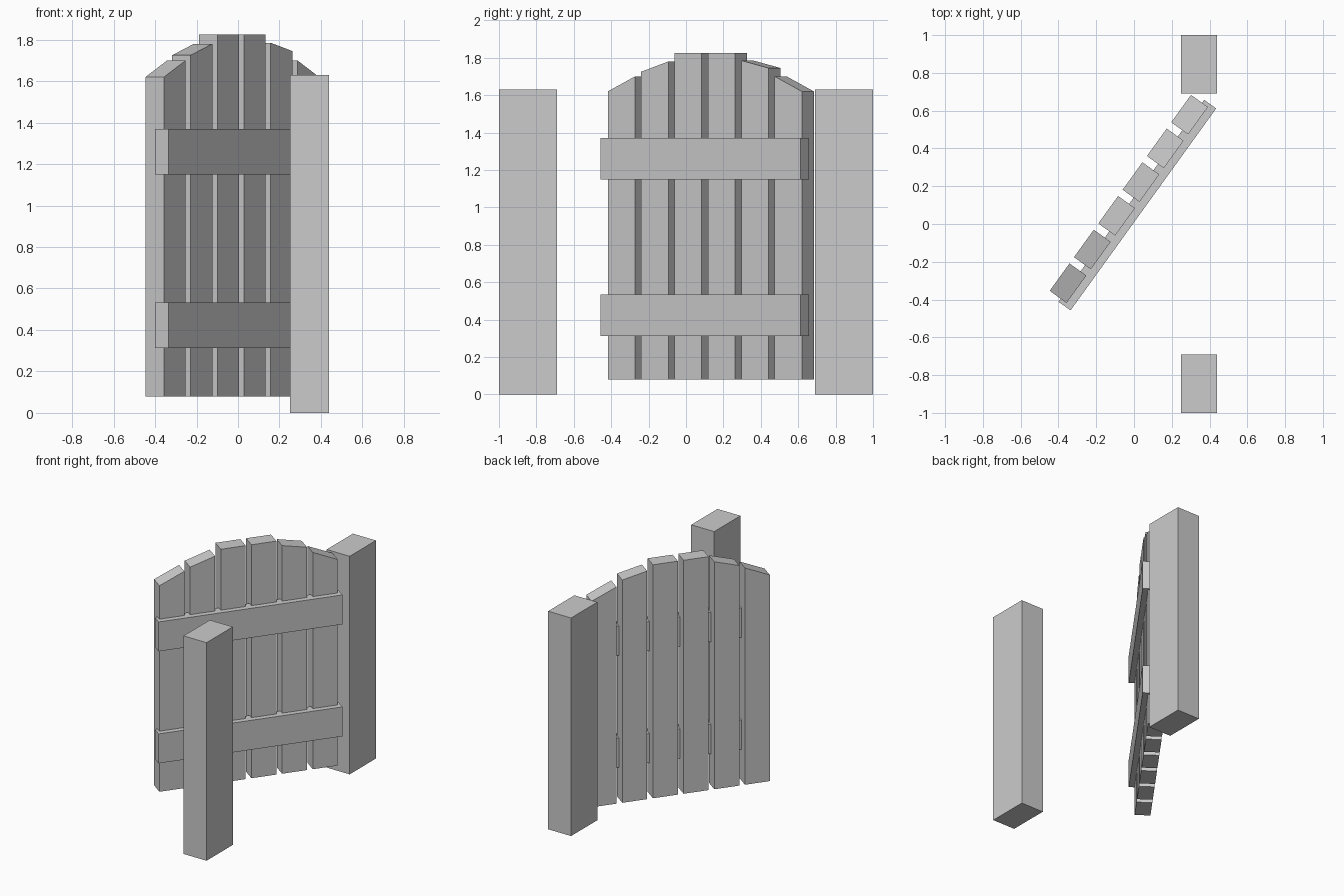
import bpy, math
from mathutils import Matrix

if "Cube" in bpy.data.objects:
    bpy.data.objects.remove(bpy.data.objects["Cube"])

SWING = Matrix.Rotation(math.radians(54.2), 4, 'Z')   # gate stands ajar
CENTRE = 0.0915                                       # gate centre along its own length


def slab(name, x0, x1, y0, y1, z0, z_left, z_right, matrix=None):
    """Box whose top may slope from its left edge to its right edge."""
    profile = [(x0, z0), (x1, z0), (x1, z_right), (x0, z_left)]
    verts = [(x, y, z) for y in (y0, y1) for x, z in profile]
    faces = [(0, 1, 2, 3), (7, 6, 5, 4)]
    faces += [(i, i + 4, (i + 1) % 4 + 4, (i + 1) % 4) for i in range(4)]
    mesh = bpy.data.meshes.new(name)
    mesh.from_pydata(verts, [], faces)
    obj = bpy.data.objects.new(name, mesh)
    bpy.context.collection.objects.link(obj)
    if matrix:
        obj.matrix_world = matrix
    return obj


# Gate posts
for label, y in (("front", -1.0), ("back", 0.69)):
    slab(label + "_post", 0.25, 0.44, y, y + 0.31, 0, 1.63, 1.63)

# Upright planks with an arched top line
tops = [(1.62, 1.70), (1.725, 1.78), (1.825, 1.825),
        (1.825, 1.825), (1.785, 1.745), (1.70, 1.62)]
width, pitch = 0.179, 0.22
for i, (left, right) in enumerate(tops):
    x = CENTRE + (i - 2.5) * pitch - width / 2
    slab(f"plank_{i + 1}", x, x + width, 0.045, 0.155, 0.08, left, right, SWING)

# Cross rails set into the front of the planks
for label, z in (("lower", 0.313), ("upper", 1.15)):
    slab(label + "_rail", CENTRE - 0.659, CENTRE + 0.659, 0.005, 0.083,
         z, z + 0.22, z + 0.22, SWING)
